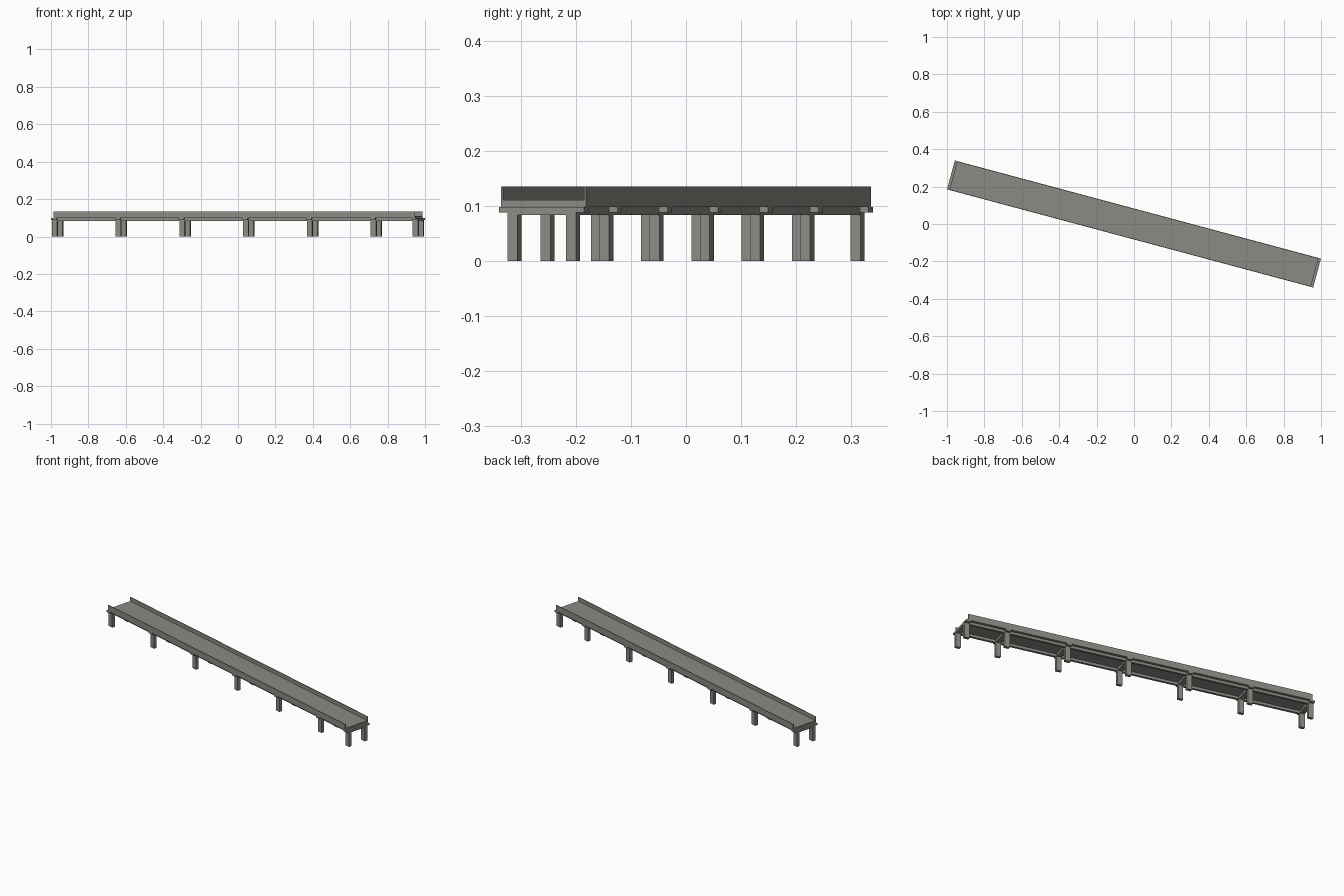
import bpy
import bmesh
import math
from mathutils import Matrix, Vector

cube = bpy.data.objects.get("Cube")
if cube:
    bpy.data.objects.remove(cube, do_unlink=True)

concrete = bpy.data.materials.new("grey_concrete")
concrete.use_nodes = True
COLOUR = (0.26, 0.26, 0.235, 1)
concrete.diffuse_color = COLOUR
concrete.node_tree.nodes["Principled BSDF"].inputs["Base Color"].default_value = COLOUR

# The whole bridge runs diagonally
TURN = Matrix.Rotation(math.radians(-15), 4, "Z")


def box(name, x, y, z):
    """Box spanning the (low, high) ranges, along the bridge, across it and up."""
    low, high = Vector((x[0], y[0], z[0])), Vector((x[1], y[1], z[1]))
    bm = bmesh.new()
    bmesh.ops.create_cube(bm, size=1)
    bmesh.ops.scale(bm, vec=high - low, verts=bm.verts)
    bmesh.ops.translate(bm, vec=(low + high) / 2, verts=bm.verts)
    mesh = bpy.data.meshes.new(name)
    bm.to_mesh(mesh)
    bm.free()
    mesh.materials.append(concrete)
    obj = bpy.data.objects.new(name, mesh)
    obj.matrix_world = TURN
    bpy.context.collection.objects.link(obj)
    return obj


def side_box(name, x, y, z):
    """The same box on both sides of the centre line."""
    box("left_" + name, x, y, z)
    box("right_" + name, x, (-y[1], -y[0]), z)


HALF_WIDTH = 0.08
DECK_END = 1.0
BEAM_BOTTOM, BEAM_TOP, DECK_TOP, WALL_TOP = 0.083, 0.098, 0.111, 0.135
COLUMN_SIDES = (0.046, 0.0645)
COLUMN_HALF = 0.0145

# Road slab and parapets
deck = (-DECK_END, DECK_END)
box("road_deck", deck, (-HALF_WIDTH, HALF_WIDTH), (BEAM_TOP, DECK_TOP))
side_box("parapet", deck, (HALF_WIDTH - 0.004, HALF_WIDTH), (DECK_TOP, WALL_TOP))

# Long girders under the slab
side_box("girder", (-1.0, 1.0), (0.05, 0.064), (BEAM_BOTTOM, BEAM_TOP))

# Piers: evenly spaced from one end, with a closing pier at the other
stations = [-0.999 + 0.353 * i for i in range(6)] + [0.999]
for number, centre in enumerate(stations, 1):
    span = (centre - COLUMN_HALF, centre + COLUMN_HALF)
    side_box(f"column_{number}", span, COLUMN_SIDES, (0, 0.09))
    box(f"crossbeam_{number}", span, (-HALF_WIDTH, HALF_WIDTH), (0.088, BEAM_TOP))
    box(f"crossbeam_web_{number}", span, (-0.0645, 0.0645), (BEAM_BOTTOM, 0.088))
